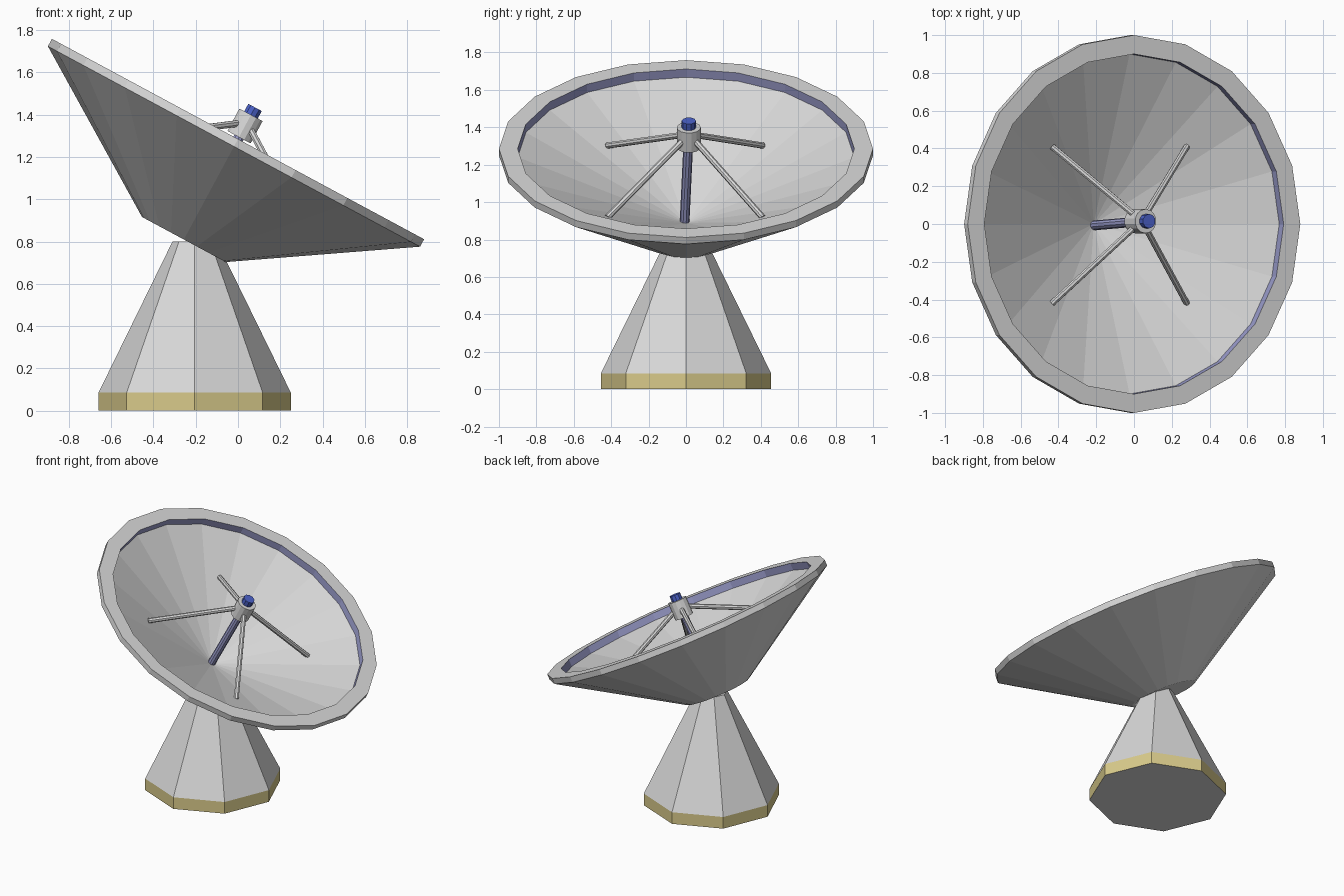
import bpy, bmesh, math
from mathutils import Matrix, Vector

if "Cube" in bpy.data.objects:
    bpy.data.objects.remove(bpy.data.objects["Cube"], do_unlink=True)


def material(name, rgb):
    mat = bpy.data.materials.new(name)
    mat.use_nodes = True
    mat.diffuse_color = (*rgb, 1)
    mat.node_tree.nodes["Principled BSDF"].inputs["Base Color"].default_value = (*rgb, 1)
    return mat


grey = material("light grey", (0.69, 0.69, 0.69))
sand = material("sand yellow", (0.70, 0.60, 0.26))
pale_blue = material("pale blue", (0.33, 0.34, 0.61))
strong_blue = material("strong blue", (0.07, 0.12, 0.58))


def finish(bm, name, mats, matrix):
    mesh = bpy.data.meshes.new(name)
    bm.to_mesh(mesh)
    bm.free()
    for mat in mats:
        mesh.materials.append(mat)
    obj = bpy.data.objects.new(name, mesh)
    obj.matrix_world = matrix
    bpy.context.collection.objects.link(obj)
    return obj


def lathe(name, profile, sides, mats, matrix, accent):
    """Spin a (radius, height) profile; accent is the profile segment given the second colour."""
    bm = bmesh.new()
    verts = [bm.verts.new((r, 0, z)) for r, z in profile]
    edges = [bm.edges.new(pair) for pair in zip(verts, verts[1:])]
    bmesh.ops.spin(bm, geom=verts + edges, cent=(0, 0, 0), axis=(0, 0, 1),
                   angle=math.tau, steps=sides)
    bmesh.ops.remove_doubles(bm, verts=bm.verts, dist=0.0005)
    bmesh.ops.recalc_face_normals(bm, faces=bm.faces)
    heights = sorted(z for r, z in profile[accent:accent + 2])
    radii = sorted(r for r, z in profile[accent:accent + 2])
    for face in bm.faces:
        inside = all(heights[0] - 0.001 < v.co.z < heights[1] + 0.001
                     and radii[0] - 0.001 < v.co.xy.length < radii[1] + 0.001
                     for v in face.verts)
        face.material_index = int(inside)
    return finish(bm, name, mats, matrix)


def rod(name, start, end, radius, sides, mat, matrix):
    start, end = Vector(start), Vector(end)
    axis = end - start
    place = Matrix.Translation((start + end) / 2) @ axis.to_track_quat('Z', 'Y').to_matrix().to_4x4()
    bm = bmesh.new()
    bmesh.ops.create_cone(bm, cap_ends=True, segments=sides, radius1=radius,
                          radius2=radius, depth=axis.length, matrix=place)
    return finish(bm, name, [mat], matrix)


# Octagonal pedestal with a coloured foot band
lathe("pedestal", [(0, 0), (0.455, 0), (0.455, 0.085), (0.105, 0.80), (0, 0.80)],
      8, [grey, sand], Matrix.Translation((-0.205, 0, 0)), 1)

# Tilted dish: outer cone, rim, blue inner lip and conical bowl
tilt = Matrix.Translation((0, 0, 1.285)) @ Matrix.Rotation(math.radians(28.3), 4, 'Y')
lathe("dish", [(0, -0.54), (0.225, -0.54), (1, -0.04), (1, 0), (0.9, 0), (0.9, -0.05), (0, -0.45)],
      20, [grey, pale_blue], tilt, 4)

# Feed post, receiver hub and tip along the dish axis
rod("feed_post", (0, -0.008, -0.455), (0, 0.012, 0.03), 0.026, 10, pale_blue, tilt)
rod("receiver_hub", (0, 0.015, 0.01), (0, 0.015, 0.13), 0.064, 14, grey, tilt)
rod("receiver_tip", (0, 0.015, 0.12), (0, 0.015, 0.17), 0.038, 10, strong_blue, tilt)

# Four struts from the bowl to the hub
for end_name, sx in (("upper", -1), ("lower", 1)):
    for side_name, sy in (("right", -1), ("left", 1)):
        rod(f"{end_name}_{side_name}_strut", (0.015 + sx * 0.405, sy * 0.415 - 0.005, -0.19),
            (sx * 0.035, sy * 0.035 + 0.015, 0.065), 0.017, 8, grey, tilt)
